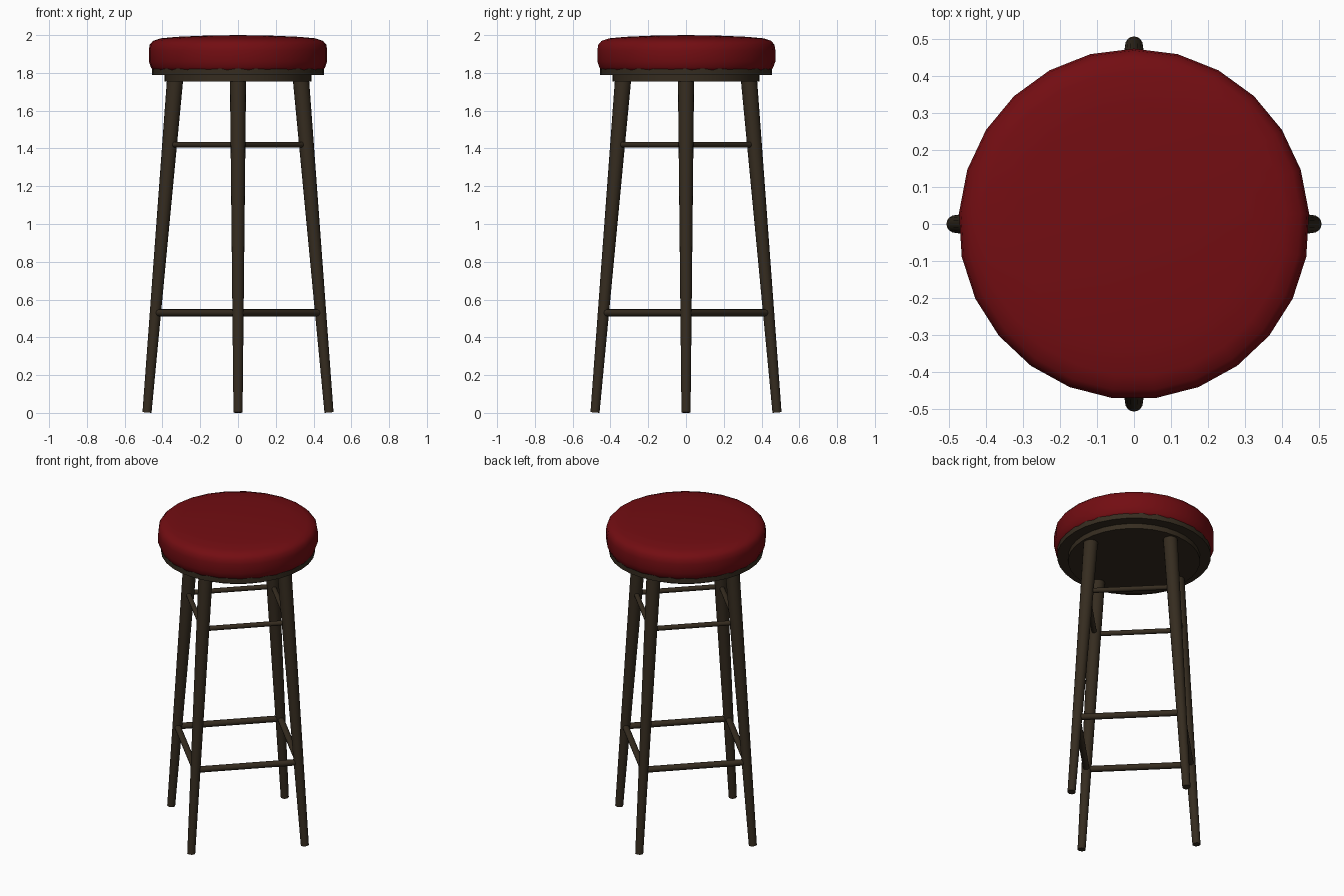
import bpy, bmesh, math
from mathutils import Vector

if "Cube" in bpy.data.objects:
    bpy.data.objects.remove(bpy.data.objects["Cube"])


def material(name, color):
    m = bpy.data.materials.new(name)
    m.diffuse_color = (*color, 1)
    m.use_nodes = True
    m.node_tree.nodes["Principled BSDF"].inputs["Base Color"].default_value = m.diffuse_color
    return m


RED = material("red_leather", (0.17, 0.004, 0.006))
WOOD = material("dark_wood", (0.036, 0.025, 0.014))


def finish(bm, name, mat, angle):
    bmesh.ops.recalc_face_normals(bm, faces=bm.faces[:])
    me = bpy.data.meshes.new(name)
    bm.to_mesh(me)
    bm.free()
    me.materials.append(mat)
    ob = bpy.data.objects.new(name, me)
    bpy.context.collection.objects.link(ob)
    bpy.ops.object.select_all(action='DESELECT')
    ob.select_set(True)
    bpy.context.view_layer.objects.active = ob
    bpy.ops.object.shade_smooth_by_angle(angle=math.radians(angle))
    return ob


def lathe(name, profile, sides, mat, angle):
    """Revolve (radius, z) points around z; radius 0 closes the end with a fan."""
    bm = bmesh.new()
    rings = []
    for r, z in profile:
        if r == 0:
            rings.append([bm.verts.new((0, 0, z))] * sides)
        else:
            rings.append([bm.verts.new((r * math.cos(a), r * math.sin(a), z))
                          for a in (math.pi / 2 + math.tau * i / sides for i in range(sides))])
    for low, high in zip(rings, rings[1:]):
        for i in range(sides):
            j = (i + 1) % sides
            quad = dict.fromkeys((low[i], low[j], high[j], high[i]))
            bm.faces.new(list(quad))
    return finish(bm, name, mat, angle)


def rod(name, start, end, r1, r2, sides=16):
    """Tapered round bar from start (radius r1) to end (radius r2)."""
    start, end = Vector(start), Vector(end)
    axis = end - start
    bm = bmesh.new()
    bmesh.ops.create_cone(bm, cap_ends=True, segments=sides,
                          radius1=r1, radius2=r2, depth=axis.length)
    rot = axis.to_track_quat('Z', 'Y').to_matrix().to_4x4()
    bmesh.ops.transform(bm, matrix=rot, verts=bm.verts[:])
    bmesh.ops.translate(bm, vec=(start + end) / 2, verts=bm.verts[:])
    return finish(bm, name, WOOD, 40)


# Padded cushion
lathe("seat_cushion", [(0, 1.81), (0.45, 1.81), (0.462, 1.83), (0.473, 1.86),
                       (0.473, 1.92), (0.468, 1.95), (0.45, 1.97), (0.41, 1.983),
                       (0.32, 1.991), (0.18, 1.997), (0, 2.0)], 25, RED, 60)

# Stepped wooden base below the cushion
lathe("seat_base", [(0, 1.755), (0.39, 1.755), (0.39, 1.788), (0.455, 1.788),
                    (0.455, 1.83), (0, 1.83)], 32, WOOD, 40)

# Splayed legs and two levels of rungs
FOOT, TOP, TOP_Z = 0.482, 0.332, 1.78


def leg_point(i, z):
    d = FOOT + (TOP - FOOT) * z / TOP_Z
    a = i * math.pi / 2
    return (d * math.cos(a), d * math.sin(a), z)


for i, side in enumerate(("right", "back", "left", "front")):
    rod(f"{side}_leg", leg_point(i, 0.002), leg_point(i, TOP_Z), 0.024, 0.043)
    for level, z, r in (("upper", 1.42, 0.015), ("lower", 0.53, 0.019)):
        rod(f"{level}_rung_{i + 1}", leg_point(i, z), leg_point(i + 1, z), r, r, 12)
